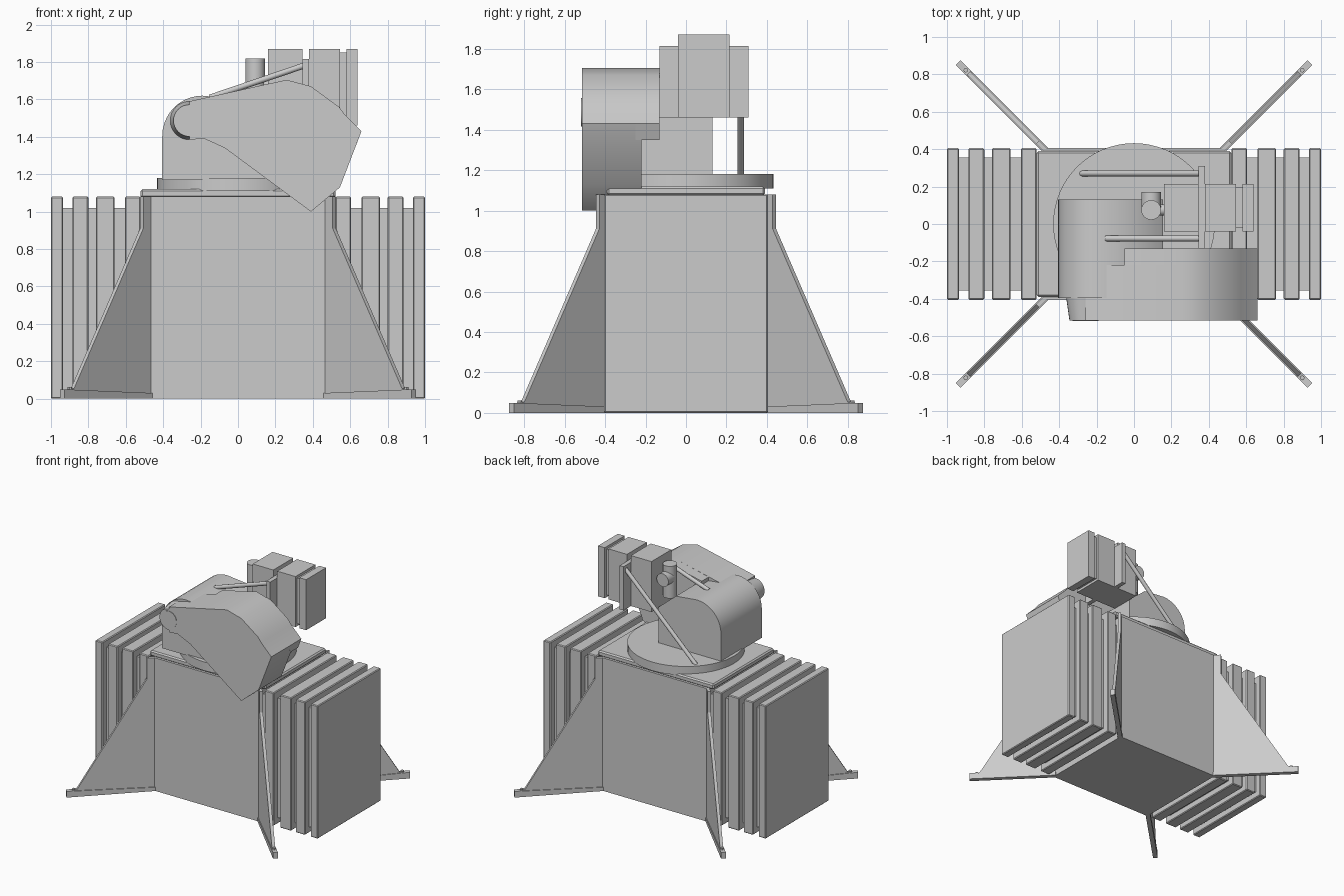
import bpy, bmesh, math
from mathutils import Vector

if "Cube" in bpy.data.objects:
    bpy.data.objects.remove(bpy.data.objects["Cube"])


def finish(name, bm, smooth=False):
    bmesh.ops.recalc_face_normals(bm, faces=bm.faces)
    me = bpy.data.meshes.new(name)
    bm.to_mesh(me)
    bm.free()
    ob = bpy.data.objects.new(name, me)
    bpy.context.collection.objects.link(ob)
    if smooth:
        bpy.context.view_layer.objects.active = ob
        ob.select_set(True)
        bpy.ops.object.shade_smooth_by_angle(angle=math.radians(35))
        ob.select_set(False)
    return ob


def box(name, x, y, z, bevel=0):
    bm = bmesh.new()
    bmesh.ops.create_cube(bm, size=1)
    for v in bm.verts:
        for i, r in enumerate((x, y, z)):
            v.co[i] = r[0] if v.co[i] < 0 else r[1]
    if bevel:
        bmesh.ops.bevel(bm, geom=bm.edges[:], offset=bevel, segments=1, affect='EDGES')
    return finish(name, bm)


def prism(name, pts, y0, y1, smooth=False, place=None):
    """Extrude an (x, z) outline along y."""
    bm = bmesh.new()
    f = bm.faces.new([bm.verts.new((x, y0, z)) for x, z in pts])
    ext = bmesh.ops.extrude_face_region(bm, geom=[f])['geom']
    for v in ext:
        if isinstance(v, bmesh.types.BMVert):
            v.co.y = y1
    if place:
        for v in bm.verts:
            v.co = place(v.co)
    return finish(name, bm, smooth)


def rod(name, a, b, r, seg=16, r2=None):
    a, b = Vector(a), Vector(b)
    bm = bmesh.new()
    bmesh.ops.create_cone(bm, cap_ends=True, segments=seg, radius1=r,
                          radius2=r if r2 is None else r2, depth=(b - a).length)
    q = (b - a).to_track_quat('Z', 'Y')
    for v in bm.verts:
        v.co = q @ v.co + (a + b) / 2
    return finish(name, bm, True)


# Central body and its lid
box("body", (-0.475, 0.475), (-0.405, 0.405), (0, 1.08))
box("lid", (-0.52, 0.52), (-0.39, 0.39), (1.075, 1.12), 0.01)

# Cooling slabs: thick plates with recessed plates in the gaps
edges = [0.52, 0.605, 0.66, 0.76, 0.80, 0.885, 0.935, 1.0]
for s in (-1, 1):
    box("inner_spacer", sorted((s * 0.47, s * 0.52)), (-0.355, 0.355), (0.05, 1.02))
    for i in range(7):
        xr = sorted((s * edges[i], s * edges[i + 1]))
        if i % 2 == 0:
            box("cooling_slab", xr, (-0.405, 0.405), (0, 1.08), 0.006)
        else:
            box("slab_spacer", xr, (-0.355, 0.355), (0.05, 1.02))

# Four diagonal leg fins with rims and foot bars
fin = [(-0.02, 0), (0.46, 0), (0.46, 0.045), (0.42, 0.055), (0.05, 0.91), (0.05, 1.08), (-0.02, 1.08)]
foot = [(0, 0), (0.475, 0), (0.475, 0.05), (0, 0.03)]
c = math.sqrt(0.5)
for sx in (-1, 1):
    for sy in (-1, 1):
        def place(p, sx=sx, sy=sy):
            return Vector((sx * (0.465 + p.x - c * p.y), sy * (0.387 + p.x + c * p.y), p.z))
        prism("leg_fin", fin, -0.012, 0.012, place=place)
        prism("leg_foot", foot, -0.018, 0.018, place=place)
        tip = place(Vector((0.435, 0, 0.04)))
        rod("foot_bolt", tip, tip + Vector((0, 0, 0.022)), 0.012, 8)

# Turntable
rod("turntable", (0, 0, 1.11), (0, 0, 1.18), 0.432, 64)

# Rounded head housing
arc = [(-0.19 - 0.215 * math.cos(t * math.pi / 20), 1.405 + 0.215 * math.sin(t * math.pi / 20))
       for t in range(11)]
prism("head_housing", [(-0.405, 1.17)] + arc + [(0.0, 1.6), (0.155, 1.47), (0.155, 1.17)],
      -0.395, 0.13, True)

# Angular side pod: full shell at the front, shoulder reaching inward
pod = [(-0.26, 1.385), (-0.18, 1.39), (-0.07, 1.34), (0.39, 1.0), (0.545, 1.13), (0.66, 1.43),
       (0.57, 1.52), (0.54, 1.56), (0.39, 1.67), (0.26, 1.705), (-0.17, 1.61), (-0.26, 1.59)]
prism("side_pod", pod, -0.515, -0.22, True)
shoulder = [(-0.05, 1.35), (0.63, 1.35), (0.66, 1.43), (0.57, 1.52), (0.54, 1.56), (0.39, 1.67),
            (0.26, 1.705), (-0.05, 1.635)]
prism("pod_shoulder", shoulder, -0.25, -0.13, True)
rod("pod_pivot", (-0.26, -0.39, 1.487), (-0.26, -0.515, 1.487), 0.103, 32, 0.085)
rod("pivot_cap", (-0.26, -0.39, 1.487), (-0.26, -0.519, 1.487), 0.07, 32)

# Upper launcher: stacked blocks, cross plate and end plates
by = (-0.04, 0.215)
box("launcher_rear_block", (0.16, 0.345), by, (1.46, 1.87))
box("launcher_cross_plate", (0.345, 0.38), (-0.13, 0.31), (1.46, 1.815))
box("launcher_front_block", (0.38, 0.545), by, (1.46, 1.87))
box("launcher_neck", (0.545, 0.58), (-0.02, 0.195), (1.48, 1.85))
box("launcher_end_plate", (0.58, 0.64), by, (1.46, 1.87))

# Sensor behind the launcher
rod("sensor_post", (0.092, 0.075, 1.56), (0.092, 0.075, 1.82), 0.053, 24)
rod("sensor_lens", (0.092, 0.07, 1.72), (0.092, 0.17, 1.72), 0.053, 24)
rod("sensor_link", (0.09, 0.075, 1.68), (0.2, 0.075, 1.68), 0.03, 16)

# Support struts
rod("rear_strut", (-0.28, 0.27, 1.17), (0.365, 0.27, 1.79), 0.016)
rod("front_strut", (-0.15, -0.077, 1.61), (0.365, -0.077, 1.785), 0.016)
